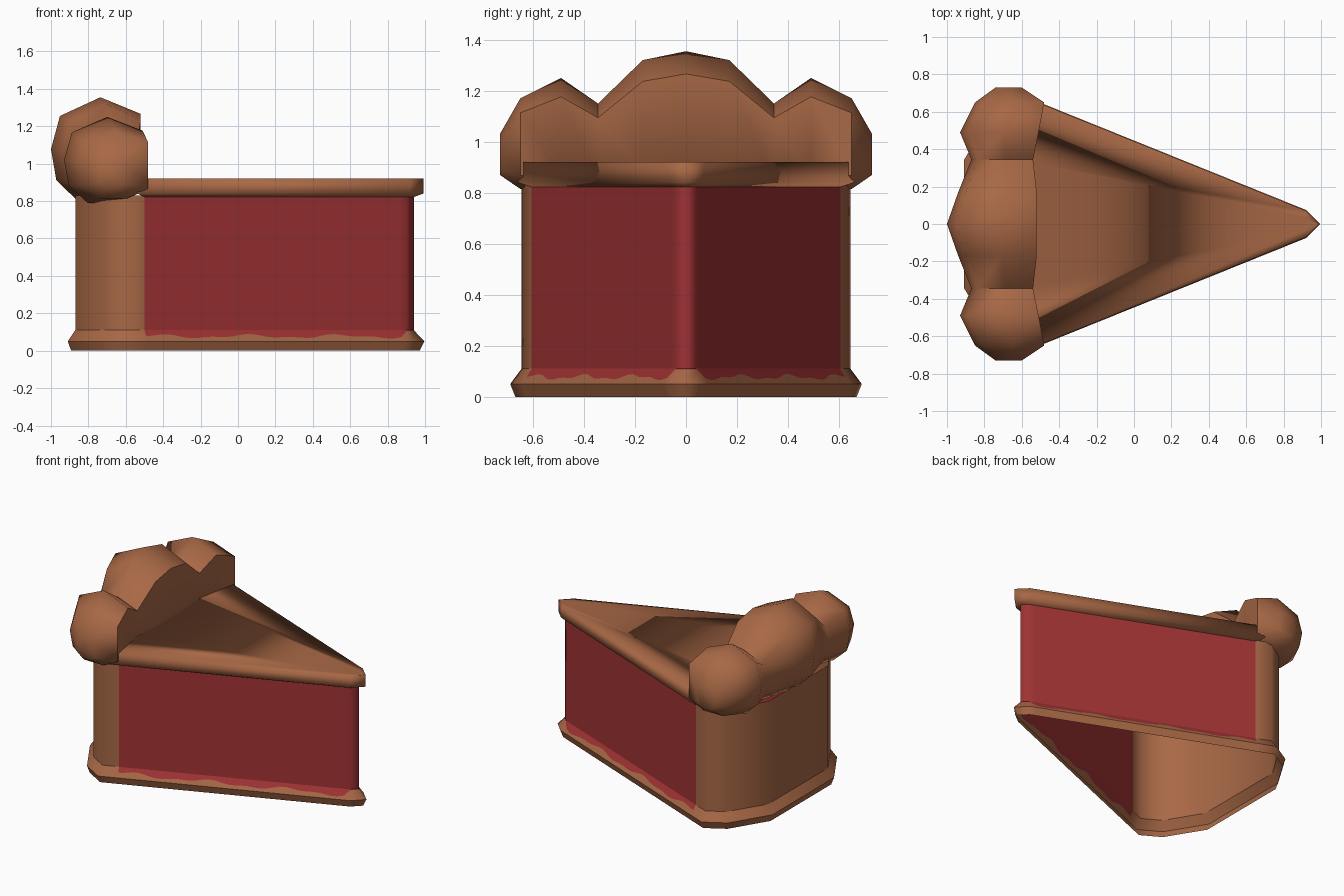
import bpy, bmesh, math
from mathutils import Vector

if "Cube" in bpy.data.objects:
    bpy.data.objects.remove(bpy.data.objects["Cube"])


def material(name, color):
    m = bpy.data.materials.new(name)
    m.diffuse_color = (*color, 1)
    m.use_nodes = True
    m.node_tree.nodes["Principled BSDF"].inputs["Base Color"].default_value = m.diffuse_color
    return m


crust = material("baked crust", (0.39, 0.138, 0.06))
filling = material("red filling", (0.35, 0.032, 0.034))


def offset(corners, d):
    """Move a counter-clockwise outline outwards by d with mitred corners."""
    out = []
    n = len(corners)
    for i in range(n):
        a, b, c = (Vector(corners[(i + k) % n]) for k in (-1, 0, 1))
        e, f = (b - a).normalized(), (c - b).normalized()
        n1, n2 = Vector((e.y, -e.x)), Vector((f.y, -f.x))
        out.append(b + (n1 + n2) * d / (1 + n1.dot(n2)))
    return out


def mirrored(half):
    return half + [(x, -y) for x, y in reversed(half) if y != 0]


def loft(name, rings, mats, sharp=(), cap=(), rule=None):
    """Skin closed rings of equal length, shaded smooth except along sharp rings."""
    bm = bmesh.new()
    vr = [[bm.verts.new(p) for p in r] for r in rings]
    n = len(rings[0])
    for k in range(len(rings) - 1):
        for i in range(n):
            j = (i + 1) % n
            f = bm.faces.new((vr[k][i], vr[k][j], vr[k + 1][j], vr[k + 1][i]))
            f.material_index = rule(k, f.calc_center_median()) if rule else 0
    for k in cap:
        bm.faces.new(vr[k] if k else vr[k][::-1])
    if len(cap) == 2:
        bmesh.ops.recalc_face_normals(bm, faces=bm.faces)
    for f in bm.faces:
        f.smooth = True
    for k in sharp:
        for i in range(n):
            e = bm.edges.get((vr[k][i], vr[k][(i + 1) % n]))
            if e:
                e.smooth = False
    me = bpy.data.meshes.new(name)
    bm.to_mesh(me)
    bm.free()
    ob = bpy.data.objects.new(name, me)
    bpy.context.collection.objects.link(ob)
    for m in mats:
        me.materials.append(m)
    return ob


# Hollow wall with bottom lip, open underneath
half = [(-0.87, -0.33), (-0.72, -0.575), (-0.6, -0.645), (-0.5, -0.605),
        (0.9, -0.04), (0.94, 0)]
outline = mirrored(half)


def dense(d):
    """Offset outline with the long cut sides split finely."""
    pts = offset(outline, d)
    out = []
    for i, p in enumerate(pts):
        q = pts[(i + 1) % len(pts)]
        steps = 36 if (p - q).length > 1 else 1
        out += [p.lerp(q, s / steps) for s in range(steps)]
    return out


def ring(d, z):
    return [(p.x, p.y, z) for p in dense(d)]


# Dripping edge of the filling, running over the slope of the lip
drip = []
for p, q in zip(dense(0), dense(0.04)):
    z = 0.077 + 0.008 * math.sin(13 * p.x + 1) + 0.005 * math.sin(29 * p.x)
    if p.x > 0.89:
        z = 0.106
    w = p.lerp(q, (0.11 - z) / 0.06)
    drip.append((w.x, w.y, z))

loft("pie_wall",
     [ring(0.022, 0), ring(0.04, 0.05), drip, ring(0, 0.11), ring(0, 0.83)],
     [crust, filling], sharp=(1, 3),
     rule=lambda k, c: 1 if k >= 2 and c.x > -0.5 else 0)

# Flat top crust with an overhanging rim
top = mirrored(half[3:])
rim = offset(top, 0.036)
loft("top_crust",
     [[(x, y, 0.822) for x, y in top],
      [(p.x, p.y, 0.84) for p in rim],
      [(p.x, p.y, 0.92) for p in rim],
      [(p.x - 0.01, p.y * 0.5, 0.92) for p in rim]],
     [crust], cap=(3,))

# Three-lobed crimped edge: stations of (y, back x, front x, bottom z, top z)
section = [(0, .5), (.1, .82), (.55, 1), (1, .84), (1, .15), (.7, 0), (.3, 0), (.06, .2)]
stations = [(0, -1, -.52, .80, 1.355), (.17, -.94, -.52, .80, 1.32),
            (.345, -.87, -.54, .80, 1.15), (.49, -.93, -.51, .79, 1.25),
            (.65, -.85, -.48, .815, 1.17), (.73, -.74, -.6, .87, 1.03)]
both = [(-s[0], *s[1:]) for s in reversed(stations[1:])] + stations
edge = loft("crimped_edge",
            [[(b + u * (f - b), y, lo + v * (hi - lo)) for u, v in section]
             for y, b, f, lo, hi in both],
            [crust], cap=(0, len(both) - 1))
bpy.ops.object.select_all(action='DESELECT')
edge.select_set(True)
bpy.context.view_layer.objects.active = edge
bpy.ops.object.shade_smooth_by_angle(angle=math.radians(62))
